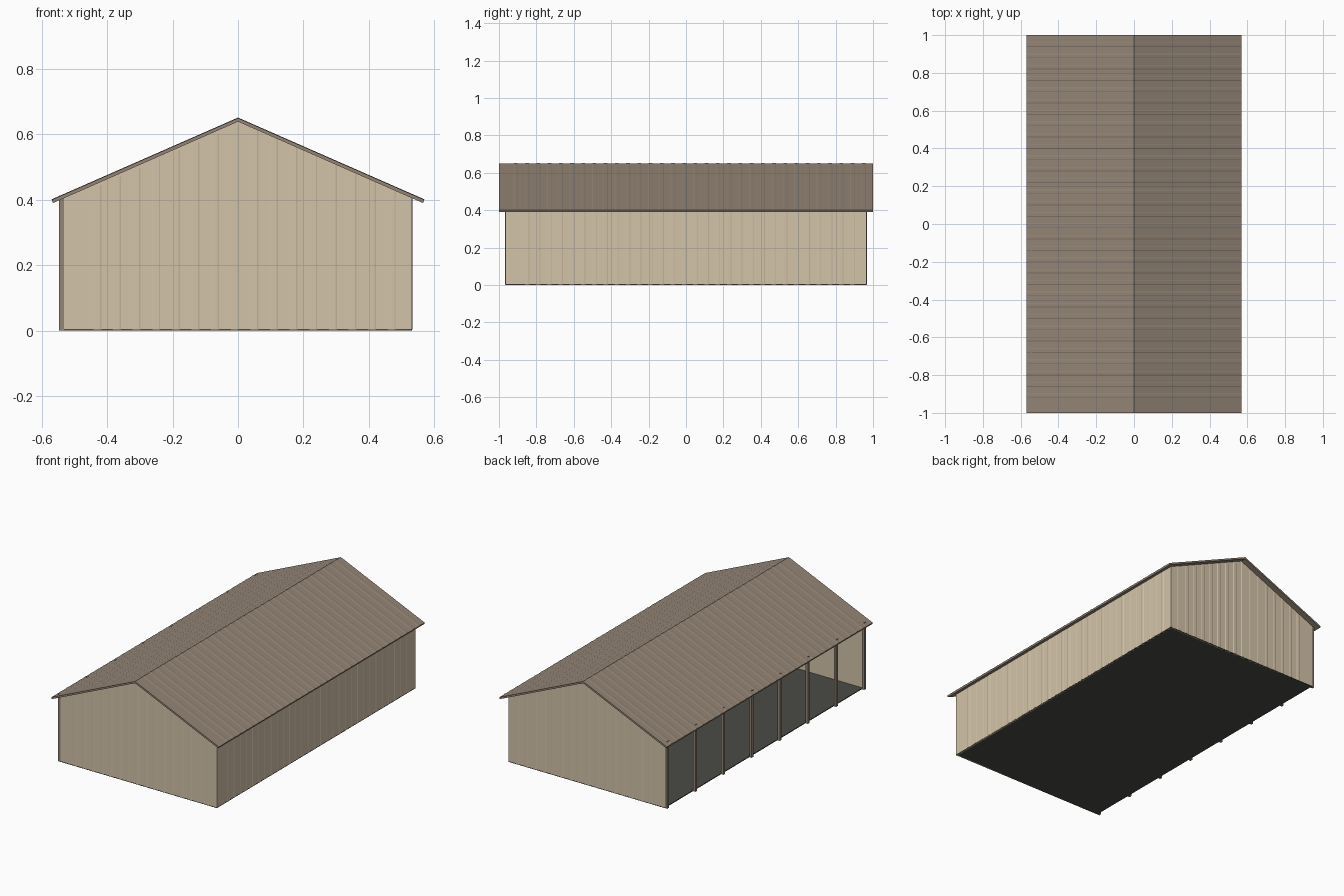
import bpy, bmesh
from mathutils import Vector

cube = bpy.data.objects.get("Cube")
if cube:
    bpy.data.objects.remove(cube, do_unlink=True)


def material(name, rgb):
    lin = [((c / 255 + 0.055) / 1.055) ** 2.4 for c in rgb]
    mat = bpy.data.materials.new(name)
    mat.use_nodes = True
    mat.diffuse_color = (*lin, 1)
    mat.node_tree.nodes["Principled BSDF"].inputs["Base Color"].default_value = (*lin, 1)
    return mat


BEIGE = material("beige cladding", (212, 196, 169))
BROWN = material("brown roofing", (148, 133, 118))
DARK = material("dark floor", (74, 75, 71))

HALF_X, HALF_Y = 0.532, 0.965      # wall footprint
EAVE_X, RIDGE, SLOPE = 0.57, 0.65, 0.4386
ROOF_T, WALL_T, RIB, PITCH = 0.011, 0.008, 0.0015, 0.06


def roof_top(x):
    return RIDGE - SLOPE * abs(x)


def under_roof(x):
    return roof_top(x) - ROOF_T


def prism(bm, outline, shift):
    """Add a closed solid swept from an outline."""
    a = [bm.verts.new(p) for p in outline]
    b = [bm.verts.new(Vector(p) + Vector(shift)) for p in outline]
    bm.faces.new(a)
    bm.faces.new(b[::-1])
    n = len(a)
    for i in range(n):
        bm.faces.new((a[i], b[i], b[(i + 1) % n], a[(i + 1) % n]))


def box(bm, x0, x1, y0, y1, z0, z1):
    prism(bm, [(x0, y0, z0), (x1, y0, z0), (x1, y1, z0), (x0, y1, z0)], (0, 0, z1 - z0))


def finish(bm, name, mat):
    bmesh.ops.recalc_face_normals(bm, faces=bm.faces)
    mesh = bpy.data.meshes.new(name)
    bm.to_mesh(mesh)
    bm.free()
    mesh.materials.append(mat)
    obj = bpy.data.objects.new(name, mesh)
    bpy.context.collection.objects.link(obj)
    return obj


def rib_centres(half):
    n = int((half - 0.02) / PITCH)
    return [i * PITCH + 0.05 - PITCH for i in range(-n + 1, n + 1)]


def rib_profile(c):
    """Trapezoid: position along the sheet, height above it."""
    return [(c - 0.012, 0), (c - 0.008, RIB), (c + 0.008, RIB), (c + 0.012, 0)]


# Floor slab
bm = bmesh.new()
box(bm, -HALF_X, HALF_X, -HALF_Y, HALF_Y, 0, 0.005)
finish(bm, "floor", DARK)

# Gable walls with upright ribs
for name, side in (("front_wall", -1), ("back_wall", 1)):
    bm = bmesh.new()
    y = side * HALF_Y
    low = under_roof(HALF_X)
    prism(bm, [(-HALF_X, y, 0), (HALF_X, y, 0), (HALF_X, y, low),
               (0, y, under_roof(0)), (-HALF_X, y, low)], (0, -side * WALL_T, 0))
    for c in rib_centres(HALF_X):
        prism(bm, [(u, y + side * h, 0.003) for u, h in rib_profile(c)],
              (0, 0, under_roof(abs(c) + 0.012) - 0.003))
    finish(bm, name, BEIGE)

# Closed long wall with upright ribs
bm = bmesh.new()
top = under_roof(HALF_X)
box(bm, HALF_X - WALL_T, HALF_X, -HALF_Y, HALF_Y, 0, top)
for c in rib_centres(HALF_Y):
    prism(bm, [(HALF_X + h, u, 0.003) for u, h in rib_profile(c)], (0, 0, top - 0.003))
finish(bm, "side_wall", BEIGE)

# Pitched roof with ribs running down each slope
bm = bmesh.new()
eave = roof_top(EAVE_X)
prism(bm, [(0, -1, RIDGE), (EAVE_X, -1, eave), (EAVE_X - 0.004, -1, eave - ROOF_T + 0.001),
           (0, -1, under_roof(0)), (0.004 - EAVE_X, -1, eave - ROOF_T + 0.001),
           (-EAVE_X, -1, eave)], (0, 2, 0))
for side in (-1, 1):
    for c in rib_centres(1.0):
        prism(bm, [(0, u, RIDGE + h) for u, h in rib_profile(c)],
              (side * EAVE_X, 0, eave - RIDGE))
finish(bm, "roof", BROWN)

# Posts along the open side
bm = bmesh.new()
COUNT = 8
POST = 0.008
for i in range(COUNT):
    y = (HALF_Y - POST) * (2 * i / (COUNT - 1) - 1)
    box(bm, -0.548, -0.532, y - POST, y + POST, 0, 0.413)
finish(bm, "open_side_posts", BROWN)

# Beam over the open side
bm = bmesh.new()
box(bm, -0.545, -0.532, -HALF_Y, HALF_Y, 0.385, 0.405)
finish(bm, "eave_beam", BROWN)
